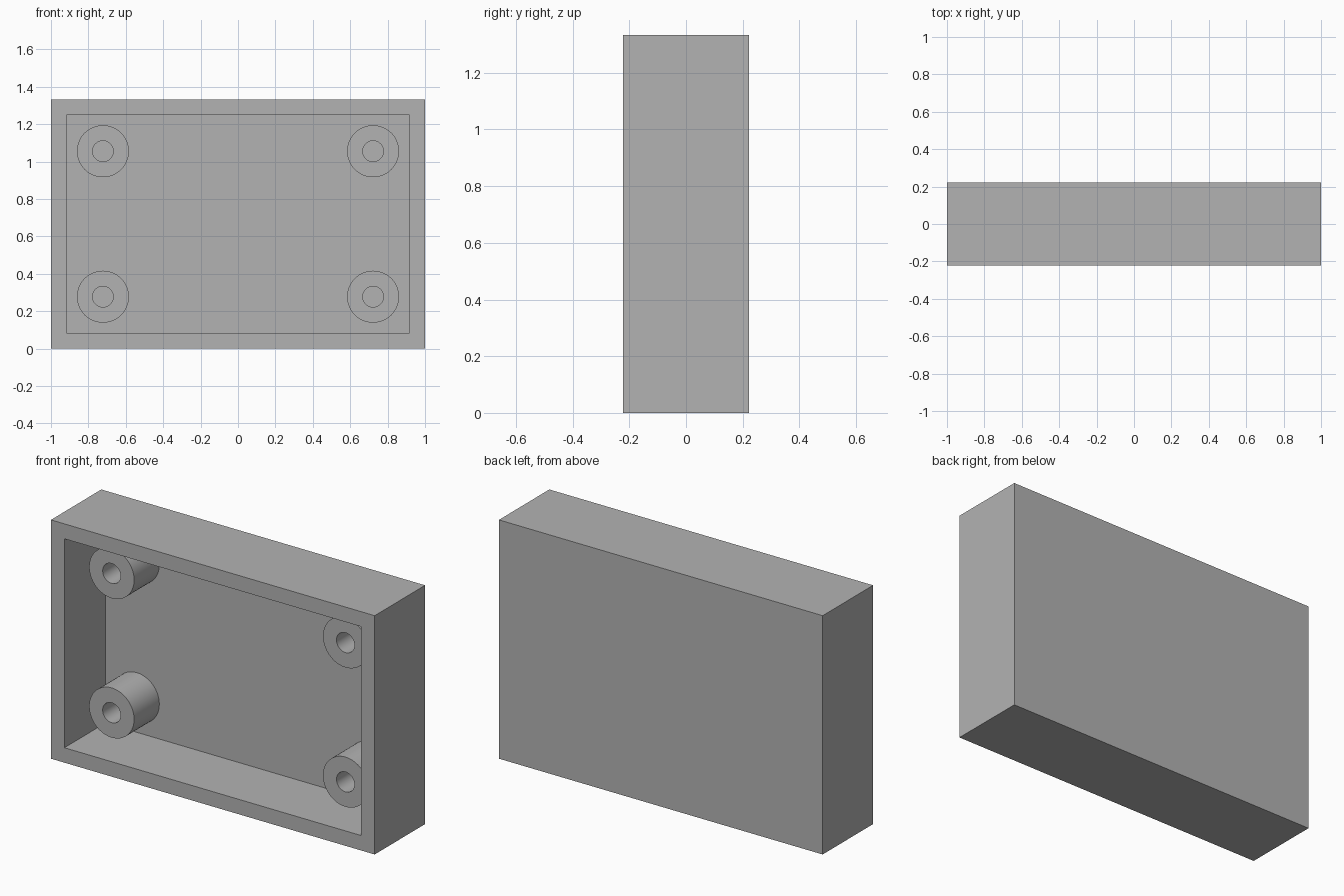
import bpy, bmesh, math
from mathutils import Matrix, Vector

if "Cube" in bpy.data.objects:
    bpy.data.objects.remove(bpy.data.objects["Cube"], do_unlink=True)

MM = 2 / 72                      # one design unit
WIDTH, DEPTH, HEIGHT = 72 * MM, 16 * MM, 48 * MM
WALL = 3 * MM
FRONT = -DEPTH / 2
FLOOR = DEPTH / 2 - WALL         # inner face of the back wall

grey = bpy.data.materials.new("plain_grey")
grey.use_nodes = True
grey.diffuse_color = (0.45, 0.45, 0.45, 1)
bsdf = grey.node_tree.nodes["Principled BSDF"]
bsdf.inputs["Base Color"].default_value = grey.diffuse_color


def finish(bm, name, smooth=False):
    bmesh.ops.recalc_face_normals(bm, faces=bm.faces)
    mesh = bpy.data.meshes.new(name)
    bm.to_mesh(mesh)
    bm.free()
    mesh.materials.append(grey)
    obj = bpy.data.objects.new(name, mesh)
    bpy.context.collection.objects.link(obj)
    if smooth:
        bpy.ops.object.select_all(action="DESELECT")
        obj.select_set(True)
        bpy.context.view_layer.objects.active = obj
        bpy.ops.object.shade_smooth_by_angle(angle=math.radians(30))
    return obj


# Open-fronted case: a box with its front face inset and pushed back
bm = bmesh.new()
bmesh.ops.create_cube(bm, size=1)
bmesh.ops.scale(bm, vec=(WIDTH, DEPTH, HEIGHT), verts=bm.verts)
bmesh.ops.translate(bm, vec=(0, 0, HEIGHT / 2), verts=bm.verts)
bm.normal_update()
front = min(bm.faces, key=lambda f: f.calc_center_median().y)
bmesh.ops.inset_individual(bm, faces=[front], thickness=WALL, use_even_offset=True)
pocket = bmesh.ops.extrude_discrete_faces(bm, faces=[front])["faces"][0]
bmesh.ops.translate(bm, vec=(0, FLOOR - FRONT, 0), verts=pocket.verts)
finish(bm, "case")


# Screw post: a tube section spun around y, its root sunk into the back wall
def screw_post(name, x, z):
    inner, outer = 2 * MM, 5 * MM
    tip, root = FRONT + 5 * MM, FLOOR + MM
    section = [(inner, tip), (outer, tip), (outer, root), (inner, root)]
    bm = bmesh.new()
    verts = [bm.verts.new((r, y, 0)) for r, y in section]
    edges = [bm.edges.new((verts[i], verts[i - 1])) for i in range(len(verts))]
    bmesh.ops.spin(bm, geom=verts + edges, cent=(0, 0, 0), axis=(0, 1, 0),
                   angle=math.tau, steps=64, use_merge=True)
    bmesh.ops.remove_doubles(bm, verts=bm.verts, dist=1e-5)
    bmesh.ops.transform(bm, matrix=Matrix.Translation(Vector((x, 0, z))), verts=bm.verts)
    finish(bm, name, smooth=True)


for side, sx in (("left", 1), ("right", -1)):
    for level, sz in (("upper", 1), ("lower", -1)):
        screw_post(f"{level}_{side}_screw_post", sx * 26 * MM, HEIGHT / 2 + sz * 14 * MM)
